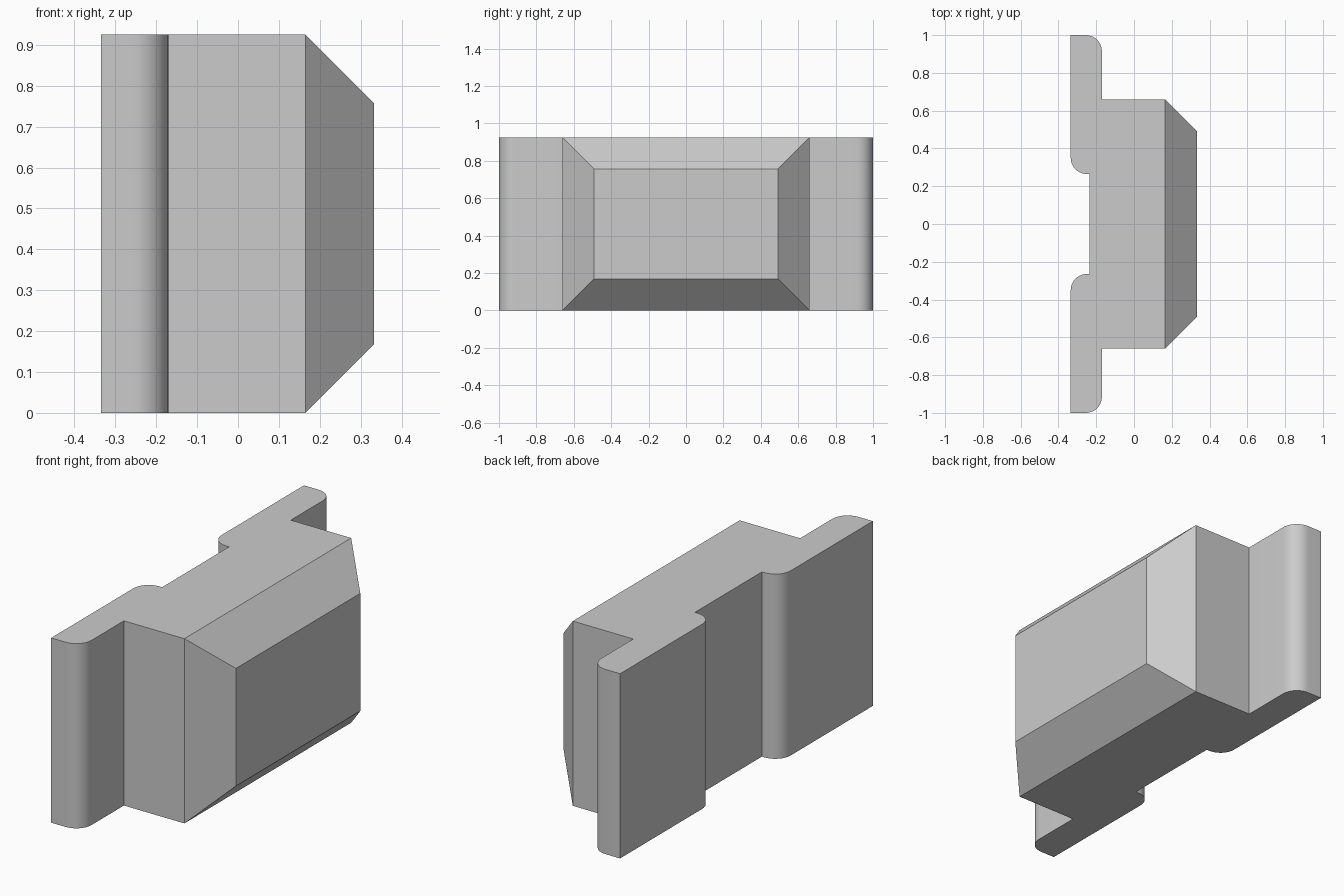
import bpy
import bmesh
from math import cos, sin, pi, radians
from mathutils import Vector

cube = bpy.data.objects.get("Cube")
if cube:
    bpy.data.objects.remove(cube, do_unlink=True)

HEIGHT = 0.925
BACK, FLANGE_FRONT, SLOT, SHOULDER = -0.335, -0.17, -0.235, 0.165
BODY_Y, SLOT_Y, BEVEL = 0.66, 0.265, 0.168
RADIUS, STEPS = 0.085, 10

grey = bpy.data.materials.new("plain_grey")
grey.use_nodes = True
grey.diffuse_color = (0.6, 0.6, 0.6, 1)
grey.node_tree.nodes["Principled BSDF"].inputs["Base Color"].default_value = (0.6, 0.6, 0.6, 1)


def arc(cx, cy, start):
    """Quarter circle running clockwise from the start angle."""
    angles = [start - pi / 2 * i / STEPS for i in range(STEPS + 1)]
    return [(cx + RADIUS * cos(a), cy + RADIUS * sin(a)) for a in angles]


# Half of the plan outline, from the slot floor round to the front shoulder
half = [(SLOT, SLOT_Y)]
half += arc(BACK + RADIUS, SLOT_Y + RADIUS, -pi / 2)
half += [(BACK, 1)]
half += arc(FLANGE_FRONT - RADIUS, 1 - RADIUS, pi / 2)
half += [(FLANGE_FRONT, BODY_Y), (SHOULDER, BODY_Y)]
outline = half + [(x, -y) for x, y in reversed(half)]

# Extrude the outline upwards
bm = bmesh.new()
base = bm.faces.new([bm.verts.new((x, y, 0)) for x, y in outline])
raised = bmesh.ops.extrude_face_region(bm, geom=[base], use_keep_orig=True)
top = [v for v in raised["geom"] if isinstance(v, bmesh.types.BMVert)]
bmesh.ops.translate(bm, verts=top, vec=(0, 0, HEIGHT))
bmesh.ops.recalc_face_normals(bm, faces=bm.faces)

# Draw out the +x face into a tapered front with equal slopes on four sides
nose = max(bm.faces, key=lambda f: f.calc_center_median().x)
drawn = bmesh.ops.extrude_discrete_faces(bm, faces=[nose])["faces"][0]
middle = Vector((0, 0, HEIGHT / 2))
for v in drawn.verts:
    v.co.x += BEVEL
    v.co.y -= BEVEL if v.co.y > middle.y else -BEVEL
    v.co.z -= BEVEL if v.co.z > middle.z else -BEVEL
bmesh.ops.recalc_face_normals(bm, faces=bm.faces)

mesh = bpy.data.meshes.new("flanged_block")
bm.to_mesh(mesh)
bm.free()
mesh.materials.append(grey)
block = bpy.data.objects.new("flanged_block", mesh)
bpy.context.collection.objects.link(block)

# Smooth the rounded flange edges, keep the corners sharp
bpy.ops.object.select_all(action="DESELECT")
block.select_set(True)
bpy.context.view_layer.objects.active = block
bpy.ops.object.shade_smooth_by_angle(angle=radians(30))
